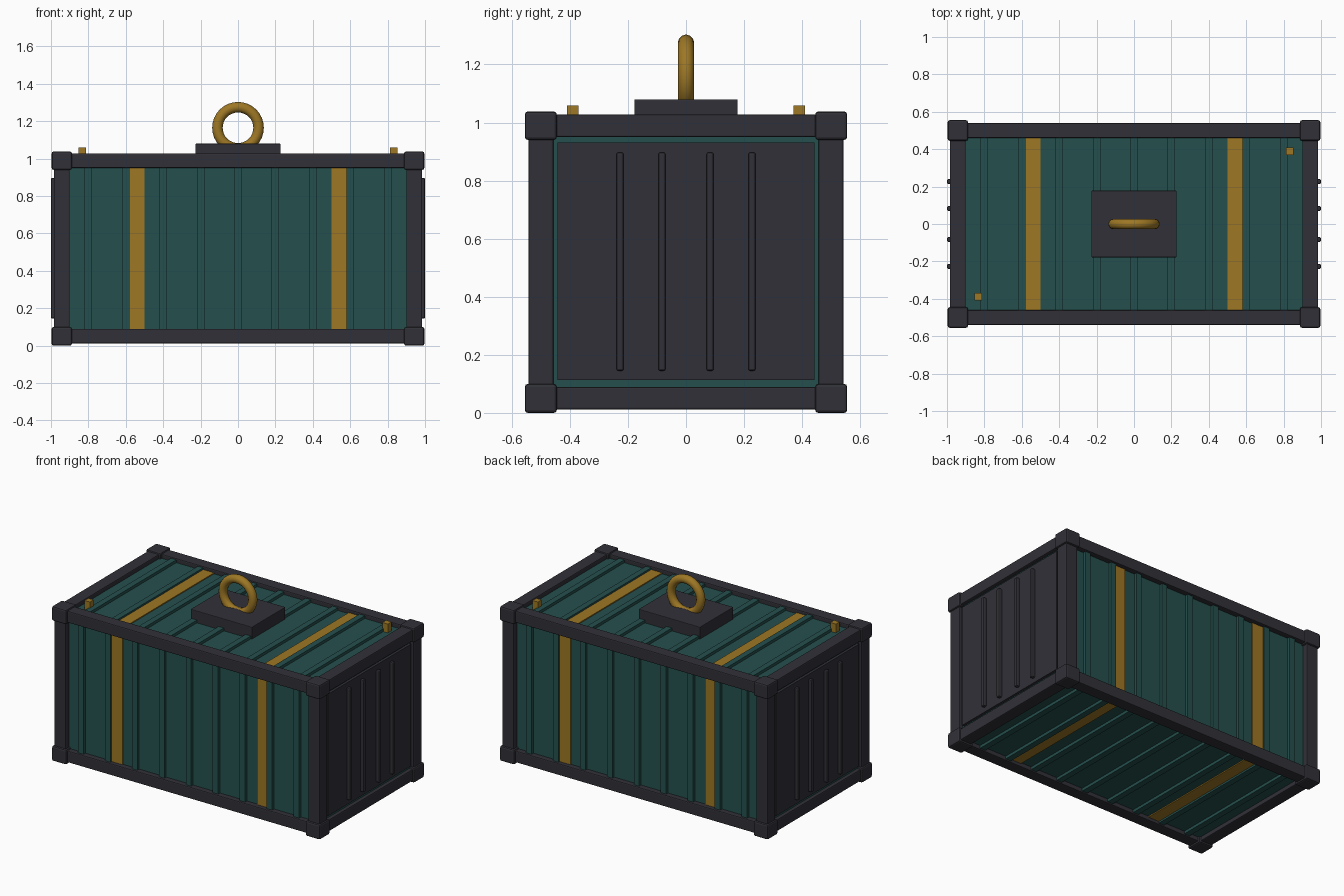
import bpy, math

if "Cube" in bpy.data.objects:
    bpy.data.objects.remove(bpy.data.objects["Cube"])

def material(name, rgb):
    m = bpy.data.materials.new(name)
    m.diffuse_color = (*rgb, 1)
    m.use_nodes = True
    m.node_tree.nodes["Principled BSDF"].inputs["Base Color"].default_value = m.diffuse_color
    return m

TEAL = material("teal paint", (0.018, 0.08, 0.077))
DARK = material("dark steel", (0.030, 0.030, 0.039))
GOLD = material("gold paint", (0.34, 0.185, 0.018))

def box(name, lo, hi, mat, bevel=0):
    """Box spanning two opposite corners, with an optional bevel."""
    bpy.ops.mesh.primitive_cube_add(size=1, location=[(a + b) / 2 for a, b in zip(lo, hi)])
    o = bpy.context.object
    o.name = name
    o.scale = [b - a for a, b in zip(lo, hi)]
    bpy.ops.object.transform_apply(location=False, rotation=False, scale=True)
    o.data.materials.append(mat)
    if bevel:
        b = o.modifiers.new("bevel", 'BEVEL')
        b.width = bevel
        b.segments = 2
    return o

def sided(sign, a, b):
    """Range a..b, mirrored when sign is negative."""
    return (a, b) if sign > 0 else (-b, -a)

ZM = 0.52                      # mid height of the container
def level(sign, a, b):
    """Height range measured from mid height."""
    lo, hi = sided(sign, a, b)
    return ZM + lo, ZM + hi

# Body and the raised ribs wrapping around it
box("body", (-0.96, -0.505, 0.04), (0.96, 0.505, 1.0), TEAL)
for i in range(-4, 5):
    x = i * 0.2
    box("wall_rib", (x - 0.02, -0.525, 0.021), (x + 0.02, 0.525, 1.019), TEAL)

# Painted bands wrapping around the body
for s in (-1, 1):
    x0, x1 = sided(s, 0.50, 0.58)
    box("band", (x0, -0.512, 0.033), (x1, 0.512, 1.007), GOLD)

# Frame: long beams, cross beams, posts and corner blocks
for sy in (-1, 1):
    y0, y1 = sided(sy, 0.46, 0.54)
    for sz in (-1, 1):
        z0, z1 = level(sz, 0.43, 0.508)
        box("long_beam", (-0.93, y0, z0), (0.93, y1, z1), DARK, 0.006)
for sx in (-1, 1):
    x0, x1 = sided(sx, 0.90, 0.985)
    for sz in (-1, 1):
        z0, z1 = level(sz, 0.43, 0.508)
        box("cross_beam", (x0, -0.5, z0), (x1, 0.5, z1), DARK, 0.006)
    for sy in (-1, 1):
        y0, y1 = sided(sy, 0.457, 0.542)
        box("corner_post", (x0, y0, 0.05), (x1, y1, 0.99), DARK, 0.006)
        for sz in (-1, 1):
            cx, cy = sided(sx, 0.888, 0.996), sided(sy, 0.445, 0.555)
            cz = level(sz, 0.42, 0.518)
            if sz < 0:
                cz = (0, cz[1])
            box("corner_block", (cx[0], cy[0], cz[0]), (cx[1], cy[1], cz[1]), DARK, 0.01)

# End panels with upright ribs
for sx in (-1, 1):
    x0, x1 = sided(sx, 0.94, 0.977)
    box("end_panel", (x0, -0.442, 0.113), (x1, 0.442, 0.931), DARK)
    x0, x1 = sided(sx, 0.965, 1.0)
    for y in (-0.227, -0.083, 0.083, 0.227):
        box("end_rib", (x0, y - 0.0125, 0.145), (x1, y + 0.0125, 0.897), DARK, 0.007)

# Lifting plate and ring
box("lifting_plate", (-0.228, -0.178, 0.99), (0.228, 0.178, 1.08), DARK, 0.004)
bpy.ops.mesh.primitive_torus_add(major_radius=0.11, minor_radius=0.028, major_segments=32,
                                 minor_segments=12, location=(0, 0, 1.165),
                                 rotation=(math.pi / 2, 0, 0))
ring = bpy.context.object
ring.name = "lifting_ring"
ring.data.materials.append(GOLD)
bpy.ops.object.shade_smooth_by_angle(angle=math.radians(40))

# Two small roof studs on opposite corners
for s in (-1, 1):
    x, y = s * 0.833, s * 0.39
    box("roof_stud", (x - 0.02, y - 0.02, 1.0), (x + 0.02, y + 0.02, 1.059), GOLD)
